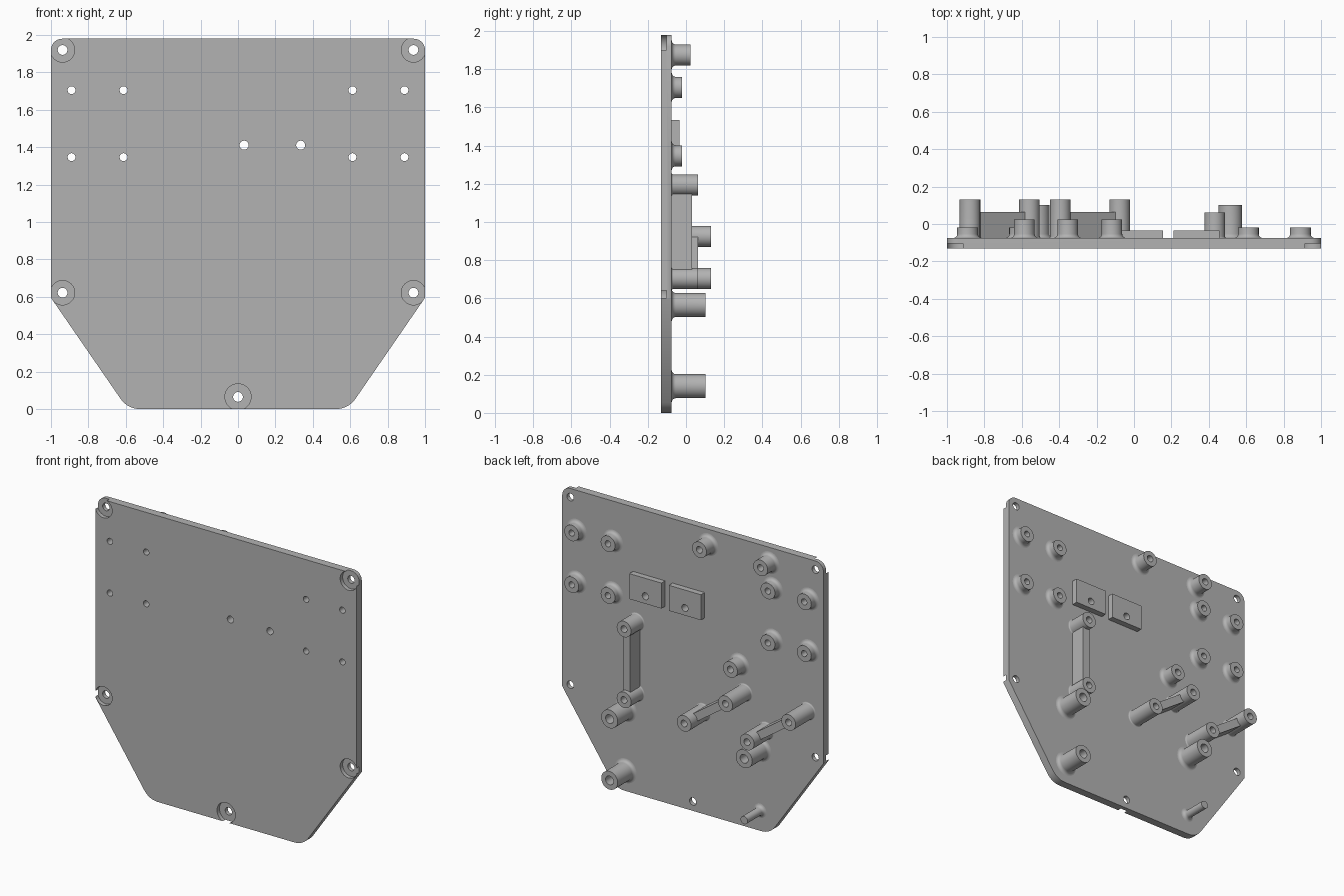
import bpy, bmesh, math
from mathutils import Vector, Matrix

cube = bpy.data.objects.get("Cube")
if cube:
    bpy.data.objects.remove(cube, do_unlink=True)

FRONT, BACK = -0.13, -0.075
GREY = (0.45, 0.45, 0.45, 1)
mat = bpy.data.materials.new("grey_plastic")
mat.use_nodes = True
mat.diffuse_color = GREY
mat.node_tree.nodes["Principled BSDF"].inputs["Base Color"].default_value = GREY


def make(name, bm):
    bmesh.ops.recalc_face_normals(bm, faces=bm.faces[:])
    mesh = bpy.data.meshes.new(name)
    bm.to_mesh(mesh)
    bm.free()
    obj = bpy.data.objects.new(name, mesh)
    bpy.context.collection.objects.link(obj)
    mesh.materials.append(mat)
    return obj


def smooth(obj):
    bpy.ops.object.select_all(action="DESELECT")
    obj.select_set(True)
    bpy.context.view_layer.objects.active = obj
    bpy.ops.object.shade_smooth_by_angle(angle=math.radians(35))


def add_box(bm, centre, size, angle=0):
    m = (Matrix.Translation(centre) @ Matrix.Rotation(angle, 4, "Y")
         @ Matrix.Diagonal((*size, 1)))
    bmesh.ops.create_cube(bm, size=1, matrix=m)


def add_rod(bm, x, z, r, y0, y1):
    m = Matrix.Translation((x, (y0 + y1) / 2, z)) @ Matrix.Rotation(math.pi / 2, 4, "X")
    bmesh.ops.create_cone(bm, cap_ends=True, segments=40, radius1=r, radius2=r,
                          depth=y1 - y0, matrix=m)


def cut(obj, cutter):
    mod = obj.modifiers.new("holes", "BOOLEAN")
    mod.operation, mod.solver, mod.object = "DIFFERENCE", "EXACT", cutter
    bpy.context.view_layer.update()
    graph = bpy.context.evaluated_depsgraph_get()
    mesh = bpy.data.meshes.new_from_object(obj.evaluated_get(graph))
    obj.modifiers.clear()
    obj.data = mesh


def boss(name, x, z, h, r=0.055, hole=0.023, through=False, fillet=0.022):
    # Turned profile: hole floor, hole wall, rim, outer wall, base fillet
    pts = []
    if hole:
        if not through:
            pts.append((0, 0.002))
        pts += [(hole, 0.002), (hole, h)]
    else:
        pts.append((0, h))
    pts.append((r, h))
    for i in range(6):
        a = math.pi / 2 * i / 5
        pts.append((r + fillet * (1 - math.cos(a)), fillet * (1 - math.sin(a))))
    bm = bmesh.new()
    vs = [bm.verts.new((x + p, BACK + q, z)) for p, q in pts]
    es = [bm.edges.new(e) for e in zip(vs, vs[1:])]
    bmesh.ops.spin(bm, geom=vs + es, cent=(x, 0, z), axis=(0, 1, 0),
                   angle=2 * math.pi, steps=40)
    bmesh.ops.remove_doubles(bm, verts=bm.verts[:], dist=0.0001)
    smooth(make(name, bm))


def bar(name, a, b, h):
    # Rib joining two bosses
    d = Vector((b[0] - a[0], 0, b[1] - a[1]))
    bm = bmesh.new()
    add_box(bm, ((a[0] + b[0]) / 2, BACK + h / 2, (a[1] + b[1]) / 2),
            (d.length - 0.08, h, 0.055), -math.atan2(d.z, d.x))
    make(name, bm)


# Plate outline: rounded top corners, chamfered lower sides
half = []
for i in range(9):
    a = math.pi / 2 * (1 - i / 8)
    half.append((0.94 + 0.06 * math.cos(a), 1.92 + 0.06 * math.sin(a)))
half.append((1, 0.595))
turn, r = math.atan2(0.595, 0.41), 0.125
cx = 0.59 - r * math.tan(turn / 2)
for i in range(9):
    a = turn * (1 - i / 8)
    half.append((cx + r * math.sin(a), r - r * math.cos(a)))
outline = half + [(-x, z) for x, z in reversed(half)]
bm = bmesh.new()
face = bm.faces.new([bm.verts.new((x, FRONT, z)) for x, z in outline])
ext = bmesh.ops.extrude_face_region(bm, geom=[face])
bmesh.ops.translate(bm, vec=(0, BACK - FRONT, 0),
                    verts=[v for v in ext["geom"] if isinstance(v, bmesh.types.BMVert)])
plate = make("plate", bm)

# Pads with a hole each
pads = []
for x in (0.0325, 0.335):
    bm = bmesh.new()
    add_box(bm, (x, BACK + 0.0205, 1.447), (0.246, 0.041, 0.176))
    pads.append(make("pad", bm))

# Screw holes and counterbores
small = [(s * x, z) for s in (-1, 1) for x in (0.612, 0.89) for z in (1.347, 1.705)]
bores = [(s * 0.938, z, 0.065) for s in (-1, 1) for z in (0.622, 1.92)] + [(0, 0.065, 0.07)]
holes = [(x, z, 0.021) for x, z in small] + [(x, 1.411, 0.024) for x in (0.0325, 0.335)]
holes += [(x, z, 0.026) for x, z, _ in bores]
for rods, y0, y1 in ((bores, FRONT - 0.05, FRONT + 0.027), (holes, FRONT - 0.1, BACK + 0.1)):
    bm = bmesh.new()
    for x, z, r in rods:
        add_rod(bm, x, z, r, y0, y1)
    cutter = make("cutter", bm)
    cutter.hide_render = True
    for obj in [plate] + pads:
        cut(obj, cutter)
    bpy.data.objects.remove(cutter, do_unlink=True)
for obj in [plate] + pads:
    smooth(obj)

# Short standoffs over the through holes
for x, z in small:
    boss("short_standoff", x, z, 0.055, hole=0.021, through=True)

# Medium standoffs
for x, z in ((-0.118, 1.875), (-0.586, 1.875), (-0.355, 1.11)):
    boss("medium_standoff", x, z, 0.098)

# Pairs of bosses joined by a rib
for a, b, h, rib in (((0.432, 1.194), (0.432, 0.704), 0.137, 0.107),
                     ((-0.077, 0.704), (-0.394, 0.925), 0.207, 0.138),
                     ((-0.559, 0.704), (-0.877, 0.925), 0.207, 0.138)):
    for x, z in (a, b):
        boss("ribbed_boss", x, z, h, fillet=0.008)
    bar("rib", a, b, rib)

# Large posts and the thin peg
for x, z in ((0.515, 0.565), (0.515, 0.14), (-0.515, 0.565)):
    boss("large_post", x, z, 0.176, r=0.063, hole=0.03)
boss("thin_peg", -0.515, 0.14, 0.176, r=0.027, hole=0)
